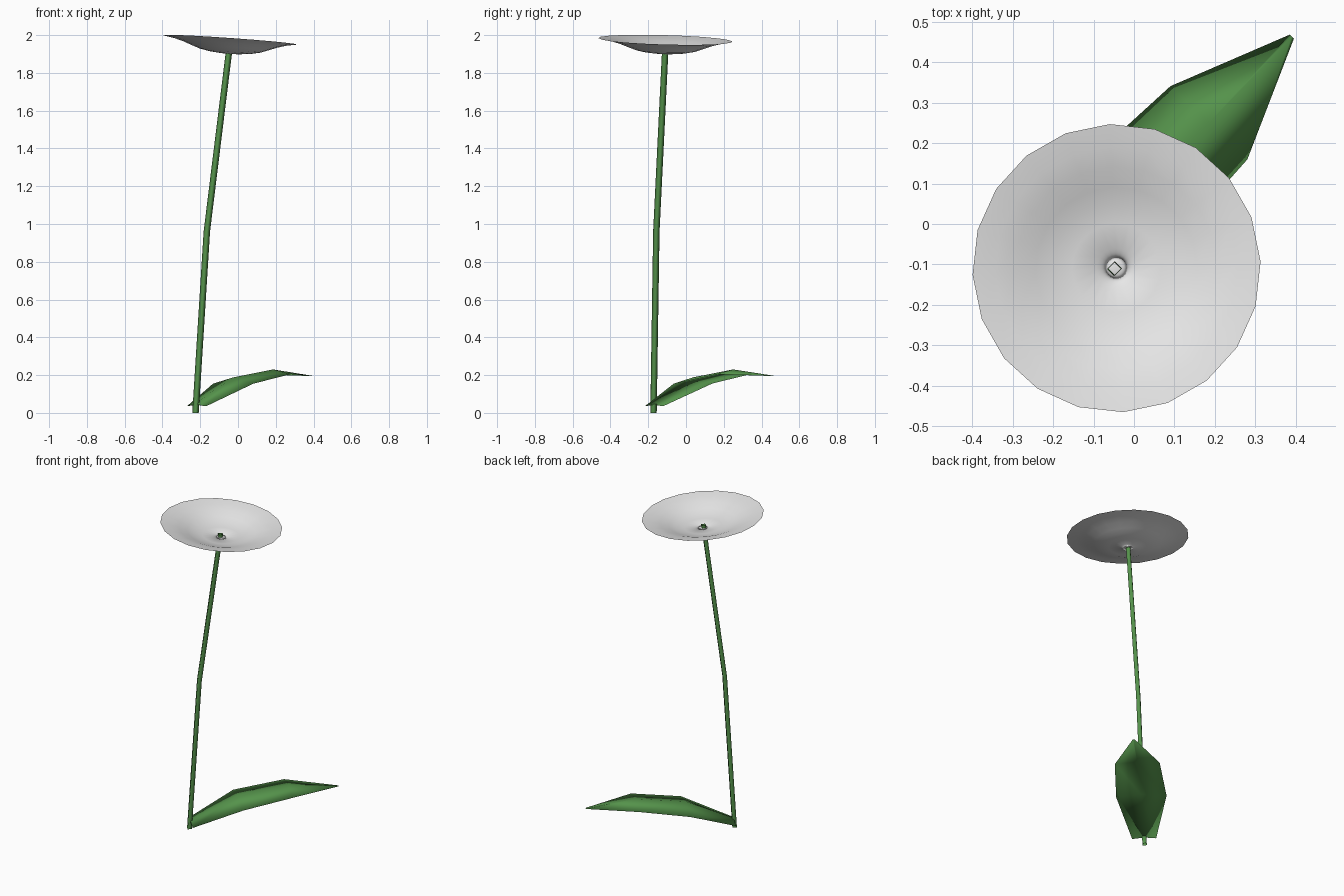
import bpy, bmesh, math
from mathutils import Vector

if "Cube" in bpy.data.objects:
    bpy.data.objects.remove(bpy.data.objects["Cube"])


def material(name, rgb):
    m = bpy.data.materials.new(name)
    m.diffuse_color = (*rgb, 1)
    m.use_nodes = True
    m.node_tree.nodes["Principled BSDF"].inputs["Base Color"].default_value = m.diffuse_color
    return m


GREEN = material("leaf_green", (0.09, 0.29, 0.07))
WHITE = material("petal_white", (0.8, 0.8, 0.8))


def finish(name, bm, mat):
    """Turn a bmesh into a smooth-shaded object with one material."""
    for f in bm.faces:
        f.smooth = True
    mesh = bpy.data.meshes.new(name)
    bm.to_mesh(mesh)
    bm.free()
    mesh.materials.append(mat)
    obj = bpy.data.objects.new(name, mesh)
    bpy.context.collection.objects.link(obj)
    return obj


def loft(bm, rings):
    """Join closed rings of points with quads; return the vertex rings."""
    vr = [[bm.verts.new(p) for p in ring] for ring in rings]
    for a, b in zip(vr, vr[1:]):
        n = len(a)
        for i in range(n):
            j = (i + 1) % n
            bm.faces.new((a[i], a[j], b[j], b[i]))
    return vr


def circle(centre, radius, sides, phase=0.0):
    return [Vector(centre) + radius * Vector((math.cos(t), math.sin(t), 0))
            for t in (phase + math.tau * i / sides for i in range(sides))]


# Stem: open four-sided tube with one bend, poking through the flower
bm = bmesh.new()
loft(bm, [circle(c, 0.017, 4) for c in
          ((-0.225, -0.172, 0), (-0.165, -0.157, 0.96), (-0.047, -0.11, 1.918))])
finish("stem", bm, GREEN)

# Flower: shallow 20-sided bowl, tilted
CX, CY, CZ = -0.043, -0.109, 1.975
bm = bmesh.new()
profile = [(0.05, -0.073), (0.11, -0.067), (0.16, -0.057), (0.20, -0.043),
           (0.25, -0.024), (0.30, -0.010), (0.356, 0.0)]
rings = [circle((CX, CY, CZ + d), r, 20, math.radians(2.7)) for r, d in profile]
vr = loft(bm, rings)
centre = bm.verts.new((CX, CY, CZ - 0.075))
for i in range(20):
    bm.faces.new((centre, vr[0][i], vr[0][(i + 1) % 20]))
for v in bm.verts:
    v.co.z -= 0.07 * (v.co.x - CX) + 0.028 * (v.co.y - CY)
finish("flower_bowl", bm, WHITE)

# Leaf: thin closed blade with a raised midrib, running diagonally
ACROSS = Vector((0.725, -0.69, 0))
# midrib x, y, z, half width, edge z
stations = [(-0.22, -0.17, 0.055, 0.07, 0.035),
            (-0.025, 0.037, 0.188, 0.147, 0.155),
            (0.185, 0.25, 0.23, 0.131, 0.205),
            (0.39, 0.463, 0.197, 0.007, 0.195)]
bm = bmesh.new()
rings = []
for x, y, z, half, edge in stations:
    flat = Vector((x, y, edge))
    under = Vector((x, y, z - 0.6 * (z - edge)))
    rings.append([flat - ACROSS * half, under, flat + ACROSS * half, Vector((x, y, z))])
vr = loft(bm, rings)
bm.faces.new(vr[0])
bm.faces.new(vr[-1])
bmesh.ops.recalc_face_normals(bm, faces=bm.faces)
finish("leaf", bm, GREEN)
